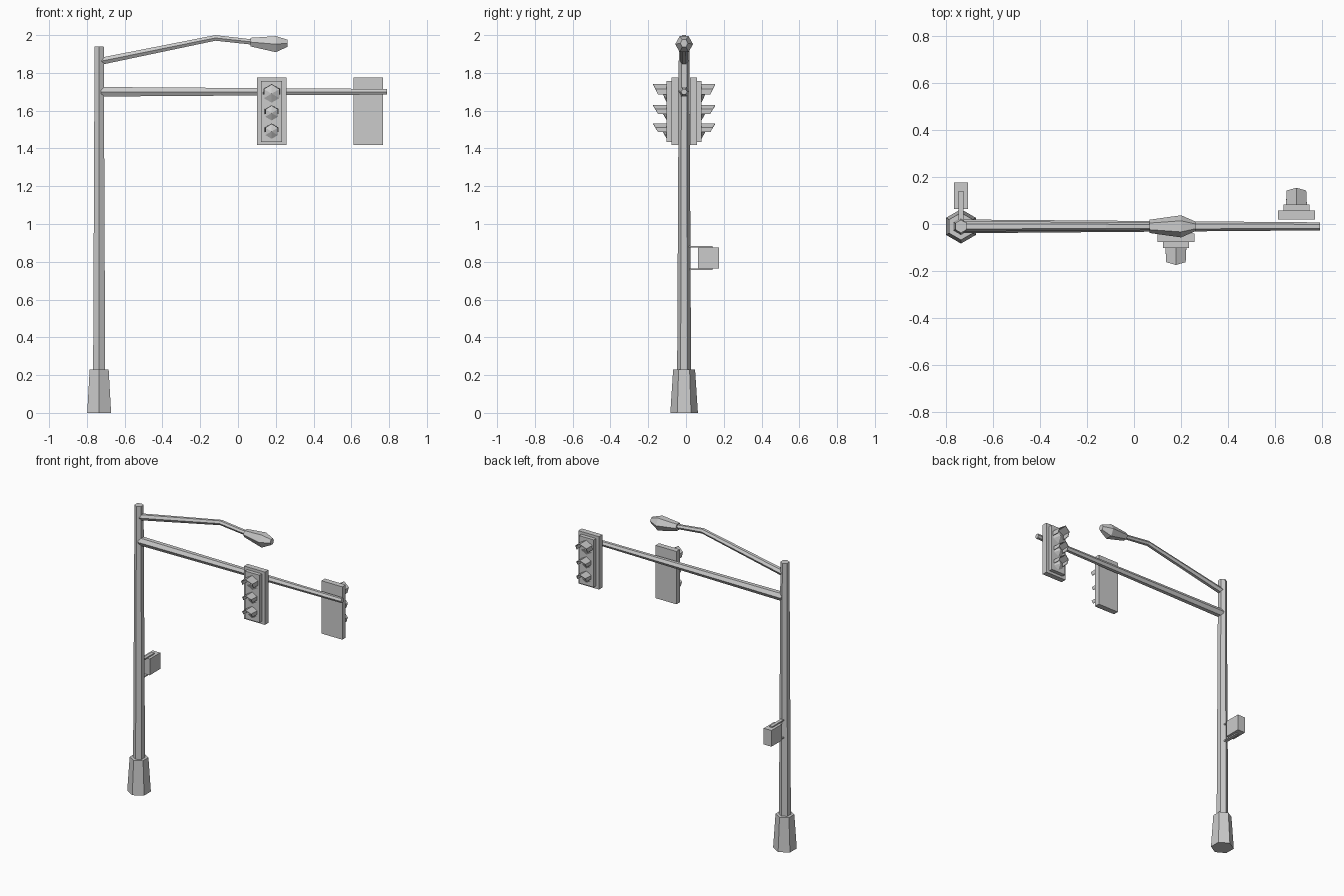
import bpy, bmesh, math

if "Cube" in bpy.data.objects:
    bpy.data.objects.remove(bpy.data.objects["Cube"])

PX, CY = -0.735, -0.01   # pole axis in x, shared centre line in y


def finish(name, bm, fix=True):
    if fix:
        bmesh.ops.recalc_face_normals(bm, faces=bm.faces)
    me = bpy.data.meshes.new(name)
    bm.to_mesh(me)
    bm.free()
    ob = bpy.data.objects.new(name, me)
    bpy.context.collection.objects.link(ob)
    return ob


def hex_loft(name, rings, upright=False):
    """Capped six-sided loft; ring = (x, z, half width in y, radius of other axis)."""
    bm = bmesh.new()
    loops = []
    for x, z, ry, ro in rings:
        loop = []
        for k in range(6):
            a = k * math.pi / 3
            s = ro * math.sin(a)
            loop.append(bm.verts.new((x + s if upright else x, CY + ry * math.cos(a),
                                      z if upright else z + s)))
        loops.append(loop)
    for a, b in zip(loops, loops[1:]):
        for k in range(6):
            n = (k + 1) % 6
            bm.faces.new((a[k], a[n], b[n], b[k]))
    bm.faces.new(loops[0])
    bm.faces.new(loops[-1])
    return finish(name, bm)


def box(name, x0, x1, y0, y1, z0, z1):
    bm = bmesh.new()
    bmesh.ops.create_cube(bm, size=1)
    for v in bm.verts:
        v.co = ((x0 + x1) / 2 + v.co.x * (x1 - x0),
                (y0 + y1) / 2 + v.co.y * (y1 - y0),
                (z0 + z1) / 2 + v.co.z * (z1 - z0))
    return finish(name, bm)


def visor(name, x, y, z, r, side):
    """Hood over the upper half of a lamp, cut back towards its lower edge."""
    bm = bmesh.new()
    w = 0.866 * r
    pts = [(-w, -0.1 * r, .046), (-w, r / 2, .060), (0, r, .072),
           (w, r / 2, .060), (w, -0.1 * r, .046)]
    back = [bm.verts.new((x + px, y, z + pz)) for px, pz, d in pts]
    lip = [bm.verts.new((x + px * .94, y + side * d, z + pz)) for px, pz, d in pts]
    for i in range(4):
        bm.faces.new((back[i], back[i + 1], lip[i + 1], lip[i]))
    ob = finish(name, bm)
    m = ob.modifiers.new("thickness", 'SOLIDIFY')
    m.thickness = 0.004
    m.offset = 0
    return ob


def lens(name, x, y, z, r, side):
    """Shallow six-sided lamp lens with a corner at the top."""
    bm = bmesh.new()
    rim = [bm.verts.new((x + r * math.sin(k * math.pi / 3), y,
                         z + r * math.cos(k * math.pi / 3))) for k in range(6)]
    tip = bm.verts.new((x, y + side * .022, z))
    for k in range(6):
        bm.faces.new((rim[k], rim[(k + 1) % 6], tip))
    bm.faces.new(rim)
    return finish(name, bm)


def signal(name, x, side):
    """Backplate, housing and three hooded lamps facing side (-1 front, 1 back)."""
    def span(a, b):
        return sorted((CY + side * a, CY + side * b))
    box(name + "_backplate", x - .078, x + .078, *span(.030, .067), 1.417, 1.775)
    box(name + "_housing", x - .055, x + .055, *span(.067, .092), 1.435, 1.757)
    face = CY + side * .092
    for part, z, r in (("top", 1.690, .049), ("middle", 1.587, .040), ("bottom", 1.490, .040)):
        visor(f"{name}_{part}_visor", x, face, z, r, side)
        lens(f"{name}_{part}_lens", x, face, z, r * .97, side)


# Pole and flared base
hex_loft("pole_base", [(PX, 0, .073, .073), (PX, .23, .058, .058)], True)
hex_loft("pole", [(PX, .20, .037, .037), (PX, 1.94, .028, .028)], True)

# Mast arm carrying the signals
hex_loft("mast_arm", [(-.725, 1.70, .029, .029), (.79, 1.70, .017, .017)])

# Bent lamp arm and street lamp
hex_loft("lamp_arm", [(-.725, 1.862, .022, .022), (-.12, 1.985, .018, .017),
                      (.08, 1.963, .016, .016)])
hex_loft("street_lamp", [(.065, 1.963, .028, .026), (.20, 1.952, .047, .049),
                         (.262, 1.957, .020, .022)])

# Two traffic signals, one facing each way
signal("front_signal", .178, -1)
signal("back_signal", .69, 1)

# Control box on two flat brackets behind the pole
box("control_box", PX - .029, PX + .029, .063, .176, .765, .875)
for part, z in (("upper", .875), ("lower", .757)):
    box(part + "_bracket", PX - .011, PX + .011, CY, .14, z, z + .008)
